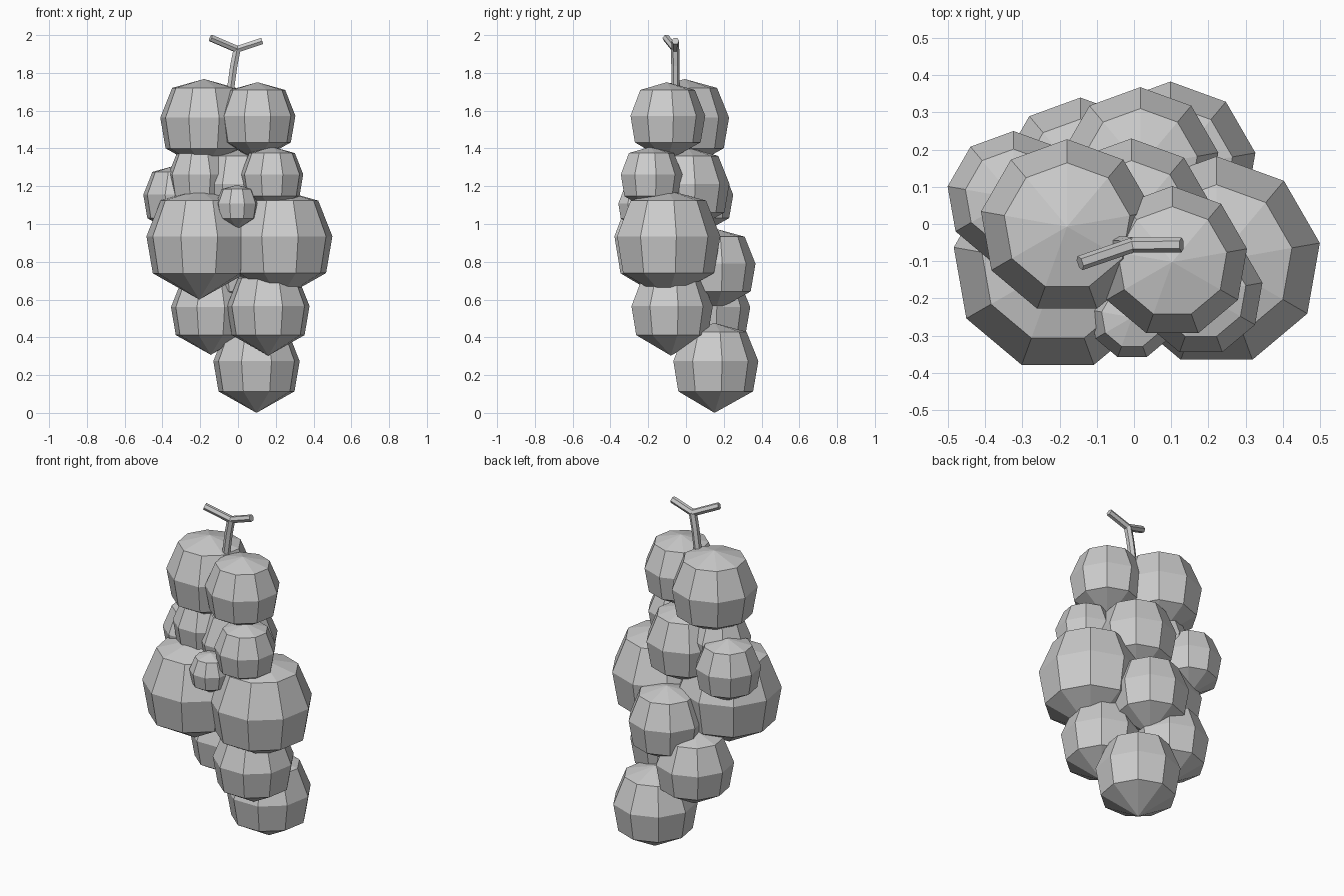
import bpy, bmesh, math

if "Cube" in bpy.data.objects:
    bpy.data.objects.remove(bpy.data.objects["Cube"])

# Grape profile, top to bottom: (ring radius, height) relative to the widest ring
PROFILE = [(0.73, 0.67), (1.0, 0.0), (0.88, -0.69)]
TOP, BOTTOM, SIDES = 0.87, -1.18, 9


def grape(name, x, y, z, r):
    bm = bmesh.new()
    rings = []
    for pr, h in PROFILE:
        ring = []
        for i in range(SIDES):
            a = math.pi / 2 + math.tau * i / SIDES
            ring.append(bm.verts.new((pr * r * math.cos(a), pr * r * math.sin(a), h * r)))
        rings.append(ring)
    top = bm.verts.new((0, 0, TOP * r))
    bottom = bm.verts.new((0, 0, BOTTOM * r))
    for i in range(SIDES):
        j = (i + 1) % SIDES
        bm.faces.new((top, rings[0][i], rings[0][j]))
        bm.faces.new((bottom, rings[-1][j], rings[-1][i]))
        for up, low in zip(rings, rings[1:]):
            bm.faces.new((up[i], low[i], low[j], up[j]))
    mesh = bpy.data.meshes.new(name)
    bm.to_mesh(mesh)
    bm.free()
    obj = bpy.data.objects.new(name, mesh)
    obj.location = (x, y, z)
    bpy.context.collection.objects.link(obj)


def tube(name, points, radius):
    curve = bpy.data.curves.new(name, 'CURVE')
    curve.dimensions = '3D'
    curve.bevel_depth = radius
    curve.bevel_resolution = 1
    curve.use_fill_caps = True
    spline = curve.splines.new('POLY')
    spline.points.add(len(points) - 1)
    for p, co in zip(spline.points, points):
        p.co = (*co, 1)
    spline.use_smooth = False
    bpy.context.collection.objects.link(bpy.data.objects.new(name, curve))


# Grapes: centre of widest ring and its radius
grape("grape_top_left", -0.18, -0.007, 1.563, 0.235)
grape("grape_top_right", 0.103, -0.102, 1.573, 0.204)
grape("grape_upper_left", -0.203, -0.03, 1.263, 0.168)
grape("grape_upper_right", 0.18, -0.187, 1.263, 0.168)
grape("grape_upper_back", -0.007, 0.01, 1.213, 0.22)
grape("grape_small_front", -0.005, -0.251, 1.108, 0.114)
grape("grape_side_left", -0.324, 0.07, 1.155, 0.18)
grape("grape_large_left", -0.205, -0.112, 0.935, 0.284)
grape("grape_large_right", 0.222, -0.1, 0.935, 0.282)
grape("grape_middle_back", 0.017, 0.155, 0.79, 0.213)
grape("grape_lower_left", -0.144, 0.126, 0.56, 0.214)
grape("grape_lower_right", 0.16, -0.08, 0.565, 0.222)
grape("grape_bottom", 0.098, 0.151, 0.274, 0.232)

# Forked stem
fork = (-0.005, -0.057, 1.925)
tube("stem", [(-0.055, -0.055, 1.62), (-0.036, -0.055, 1.74), (-0.022, -0.056, 1.84), fork], 0.022)
tube("stem_branch_left", [fork, (-0.145, -0.105, 1.985)], 0.02)
tube("stem_branch_right", [fork, (0.128, -0.056, 1.969)], 0.02)
